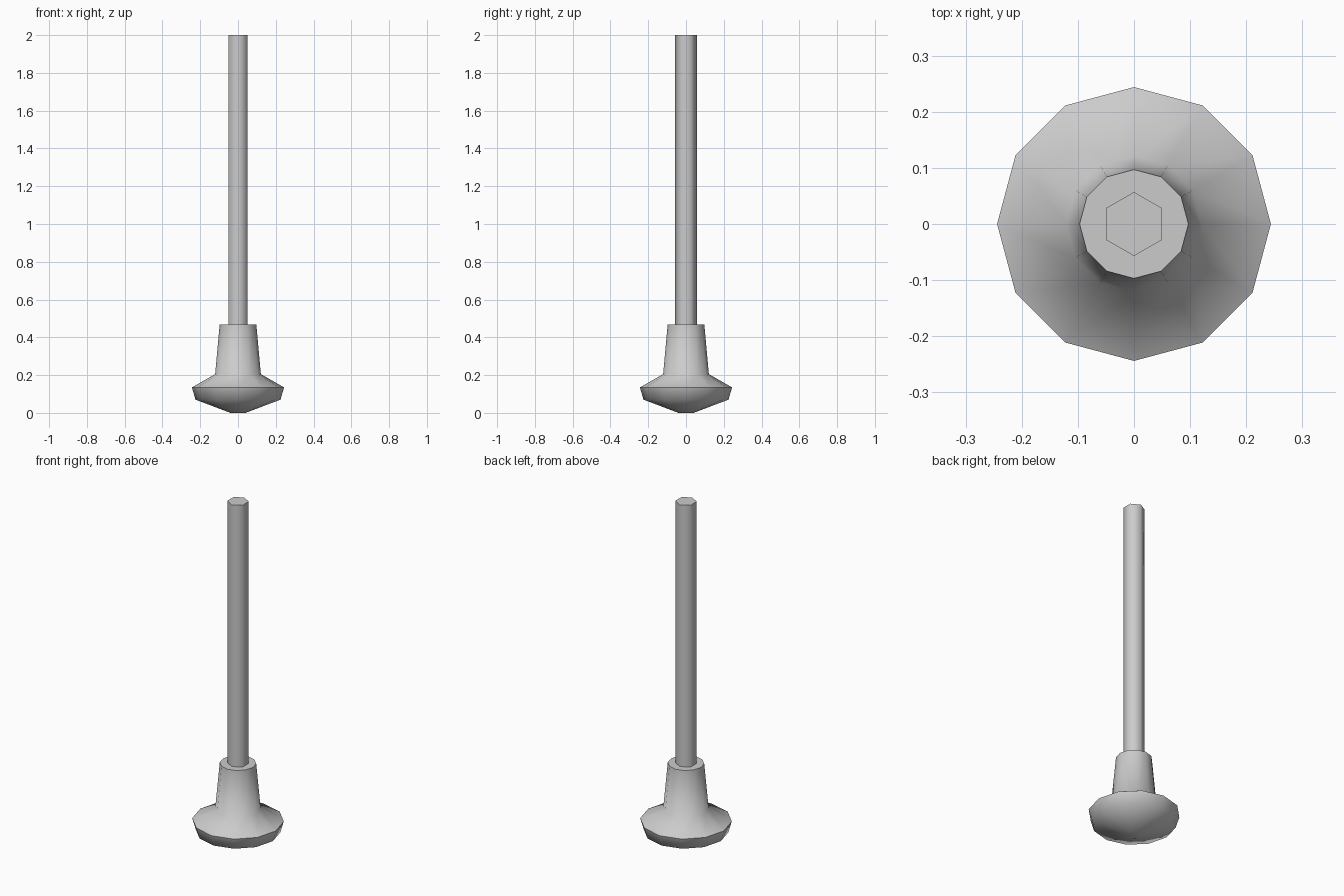
import bpy, bmesh
from math import cos, sin, tau, radians

if "Cube" in bpy.data.objects:
    bpy.data.objects.remove(bpy.data.objects["Cube"])


def lathe(name, profile, sides, phase=0.0):
    """Revolve (radius, z) rings around z and cap both ends."""
    bm = bmesh.new()
    rings = []
    for r, z in profile:
        rings.append([bm.verts.new((r * cos(tau * i / sides + phase),
                                    r * sin(tau * i / sides + phase), z))
                      for i in range(sides)])
    for low, high in zip(rings, rings[1:]):
        for i in range(sides):
            j = (i + 1) % sides
            bm.faces.new((low[i], low[j], high[j], high[i]))
    bm.faces.new(rings[0][::-1])
    bm.faces.new(rings[-1])
    mesh = bpy.data.meshes.new(name)
    bm.to_mesh(mesh)
    bm.free()
    ob = bpy.data.objects.new(name, mesh)
    bpy.context.collection.objects.link(ob)
    bpy.ops.object.select_all(action='DESELECT')
    ob.select_set(True)
    bpy.context.view_layer.objects.active = ob
    bpy.ops.object.shade_smooth_by_angle(angle=radians(65))
    return ob


# Flared rubber cup with tapered neck
lathe("rubber_cup", [(0.04, 0.0), (0.225, 0.07), (0.244, 0.135),
                     (0.121, 0.205), (0.097, 0.468)], 12)

# Hexagonal stick, seated on the neck, corners pointing front and back
lathe("handle", [(0.057, 0.468), (0.057, 2.0)], 6, radians(30))
